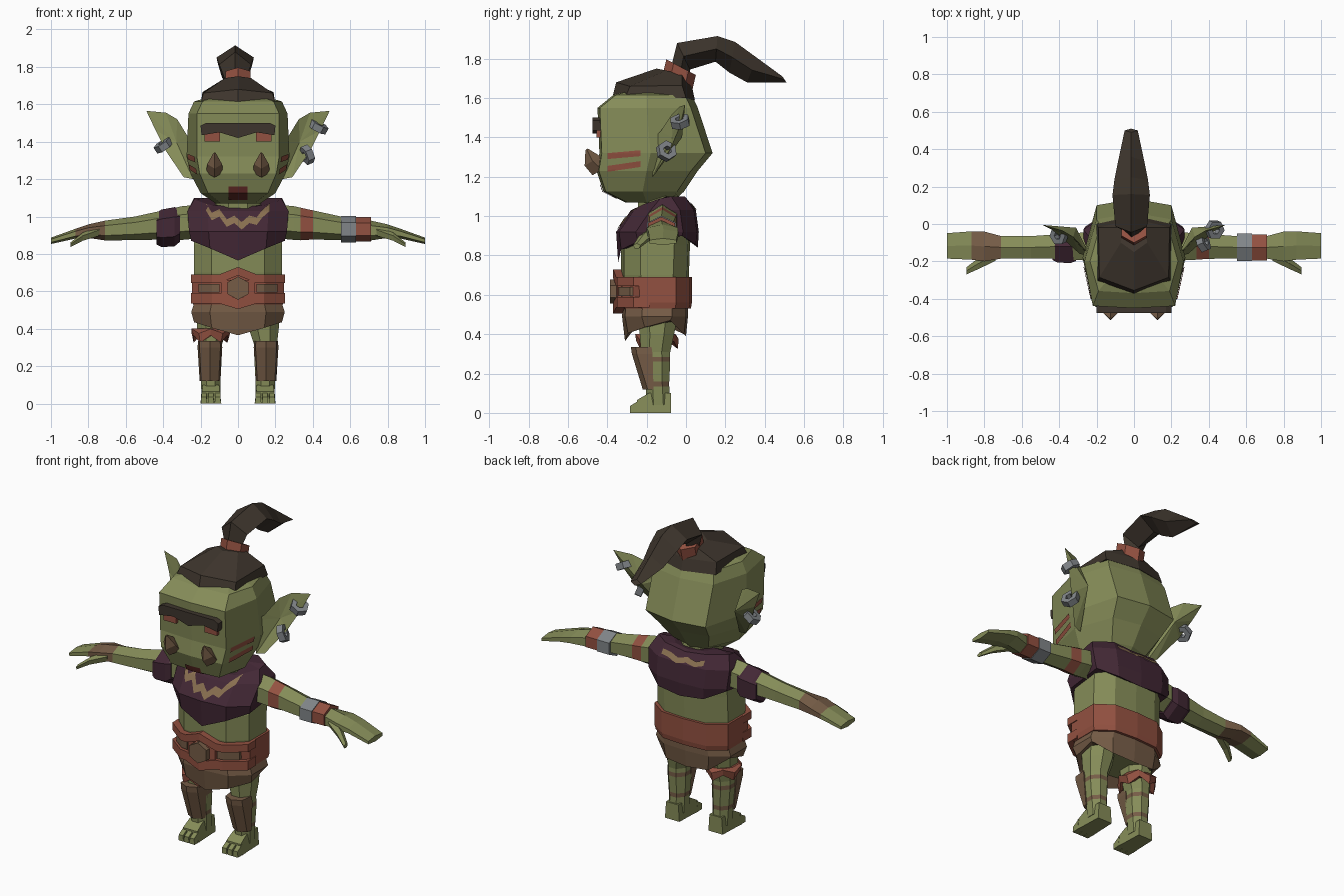
import bpy, bmesh, math
from mathutils import Vector
from mathutils.bvhtree import BVHTree

if "Cube" in bpy.data.objects:
    bpy.data.objects.remove(bpy.data.objects["Cube"])

COLORS = {
    "green_skin": (.235, .262, .098), "red_leather": (.29, .082, .052),
    "purple_cloth": (.056, .021, .036), "dark_hair": (.048, .036, .026),
    "brown_leather": (.18, .108, .062), "grey_metal": (.22, .235, .25),
    "tan_trim": (.25, .16, .08), "dark_red_paint": (.125, .024, .02),
}
MATS = {}
for key, rgb in COLORS.items():
    MATS[key] = bpy.data.materials.new(key)
    MATS[key].diffuse_color = (*rgb, 1)


def add(name, verts, faces, colors, rule=None, facing=None):
    """Flat shaded mesh; rule(face centre) picks the colour index."""
    bm = bmesh.new()
    vs = [bm.verts.new(v) for v in verts]
    for f in faces:
        bm.faces.new([vs[i] for i in f])
    bmesh.ops.recalc_face_normals(bm, faces=bm.faces[:])
    bm.normal_update()
    for f in bm.faces:
        if facing and f.normal.dot(Vector(facing)) < 0:
            f.normal_flip()
        if rule:
            f.material_index = rule(f.calc_center_median())
    me = bpy.data.meshes.new(name)
    bm.to_mesh(me)
    bm.free()
    for c in ([colors] if isinstance(colors, str) else colors):
        me.materials.append(MATS[c])
    ob = bpy.data.objects.new(name, me)
    bpy.context.collection.objects.link(ob)
    return ob


def loft(name, rings, colors, rule=None):
    """Skin closed rings of equal size and cap both ends."""
    n, m = len(rings[0]), len(rings)
    faces = [(r * n + i, r * n + (i + 1) % n, (r + 1) * n + (i + 1) % n, (r + 1) * n + i)
             for r in range(m - 1) for i in range(n)]
    faces += [tuple(range(n)), tuple(range((m - 1) * n, m * n))]
    return add(name, [p for r in rings for p in r], faces, colors, rule)


def sym(half):
    return half + [(-x, y, z) for x, y, z in reversed(half[1:-1])]


def band(z, w, yf, yb):
    """Body shaped ring; z is one height or six from front to back."""
    z = z if isinstance(z, list) else [z] * 6
    xy = [(0, yf), (.6 * w, yf + .015), (w, yf + .1), (w, yb - .08), (.6 * w, yb - .01), (0, yb)]
    return sym([(x, y, h) for (x, y), h in zip(xy, z)])


def ring_x(x, y, z, ry, rz, n=6):
    k = [2 * math.pi * i / n for i in range(n)]
    return [(x, y + 1.12 * ry * math.sin(a), z + rz * math.cos(a)) for a in k]


def ring_z(z, x, hw, yf, yb, n=8, zig=0):
    k = [2 * math.pi * (i + .5) / n for i in range(n)]
    return [(x + 1.08 * hw * math.cos(a), (yf + yb) / 2 + 1.08 * (yb - yf) / 2 * math.sin(a),
             z + zig * (i % 2)) for i, a in enumerate(k)]


def box(name, x0, x1, y0, y1, z0, z1, color):
    return loft(name, [[(x0, y, z0), (x1, y, z0), (x1, y, z1), (x0, y, z1)] for y in (y0, y1)], color)


def prism(name, outline, y0, y1, color):
    return loft(name, [[(x, y, z) for x, z in outline] for y in (y0, y1)], color)


def decal(name, target, path, w, axis, side, color, rows=5, sub=4):
    """Thin painted strip laid on the target's surface."""
    me = target.data
    tree = BVHTree.FromPolygons([v.co for v in me.vertices], [list(p.vertices) for p in me.polygons])
    pts = [Vector(a).lerp(Vector(b), i / sub) for a, b in zip(path, path[1:]) for i in range(sub)]
    pts.append(Vector(path[-1]))
    out = Vector((side, 0, 0)) if axis == "x" else Vector((0, side, 0))
    verts = []
    for u, v in pts:
        for r in range(rows):
            h = v + w * (2 * r / (rows - 1) - 1)
            start = Vector((0, u, h)) if axis == "x" else Vector((u, 0, h))
            hit, nor, _, _ = tree.ray_cast(start + 2 * out, -out)
            verts.append(hit + out * .006 if hit else start + out * .2)
    faces = [(i * rows + r, (i + 1) * rows + r, (i + 1) * rows + r + 1, i * rows + r + 1)
             for i in range(len(pts) - 1) for r in range(rows - 1)]
    return add(name, verts, faces, color, facing=out)


# Head: height, front y, front half width, side y, side half width, back half width, back y
HEAD = [(1.07, -.31, .09, -.2, .12, .07, -.07), (1.125, -.42, .16, -.22, .2, .12, -.01),
        (1.23, -.455, .205, -.2, .255, .17, .06), (1.32, -.44, .22, -.18, .275, .2, .135),
        (1.55, -.45, .22, -.2, .265, .2, .06), (1.615, -.37, .19, -.2, .235, .18, .03),
        (1.65, -.26, .1, -.18, .12, .1, -.05)]
head = loft("head", [sym([(0, yf, z), (wf, yf + .012, z), (ws, ym, z), (wb, yb - .035, z), (0, yb, z)])
                     for z, yf, wf, ym, ws, wb, yb in HEAD], "green_skin")
prism("eyebrow", [(-.2, 1.485), (-.17, 1.5), (.17, 1.5), (.2, 1.485), (.195, 1.435),
                  (.1, 1.45), (0, 1.42), (-.1, 1.45), (-.195, 1.435)], -.475, -.42, "dark_hair")
decal("chin_paint", head, [(-.05, 1.125), (.05, 1.125)], .036, "y", -1, "dark_red_paint")
for s in (-1, 1):
    box("eye", s * .095, s * .178, -.456, -.42, 1.4, 1.46, "red_leather")
    loft("tusk", [[(s * (.125 + dx * r), y + dy * r, z + dy * r * .6) for dx, dy in
                   ((-1, 0), (0, -1), (1, 0), (0, 1))]
                  for y, z, r in ((-.43, 1.235, .045), (-.475, 1.28, .04), (-.505, 1.34, .006))],
         "brown_leather")
    for z0, z1 in ((1.305, 1.32), (1.24, 1.265)):
        decal("cheek_stripe", head, [(-.4, z0), (-.23, z1)], .015, "x", s, "red_leather")
    # Ear: shallow cup in front, ridge behind
    rim = [(.24, -.16, 1.4), (.27, -.13, 1.43), (.325, -.07, 1.52), (.385, -.035, 1.555), (.49, -.005, 1.565),
           (.44, -.03, 1.46), (.385, -.075, 1.35), (.29, -.16, 1.21), (.24, -.17, 1.2)]
    ear = [(s * x, y, z) for x, y, z in rim + [(.33, -.07, 1.4), (.31, -.02, 1.4)]]
    n = len(rim)
    add("ear", ear, [(i, (i + 1) % n, c) for i in range(n) for c in (n, n + 1)], "green_skin")

# Earrings: chunky six sided hoops
for x, y, z, r, tilt in ((.43, -.03, 1.48, .036, (.2, .5, 0)), (.37, -.1, 1.33, .036, (0, 1.2, .4)),
                         (-.4, -.06, 1.38, .034, (.2, -.6, 0))):
    verts, faces = [], []
    for i in range(6):
        a = i * math.pi / 3
        for dr, dz in ((-.014, -.019), (.016, -.019), (.016, .019), (-.014, .019)):
            verts.append(((r + dr) * math.cos(a), (r + dr) * math.sin(a), dz))
        faces += [(4 * i + j, 4 * i + (j + 1) % 4, (4 * i + 4 + (j + 1) % 4) % 24, (4 * i + 4 + j) % 24)
                  for j in range(4)]
    hoop = add("earring", verts, faces, "grey_metal")
    hoop.location, hoop.rotation_euler = (x, y, z), tilt

# Hair cap, tie and ponytail
loft("hair_cap", [sym([(0, -.375, 1.6), (.2, -.31, 1.6), (.2, 0, 1.6), (0, .045, 1.59)]),
                  sym([(0, -.355, 1.68), (.185, -.285, 1.66), (.19, -.02, 1.665), (0, .03, 1.66)]),
                  sym([(0, -.15, 1.75), (.07, -.1, 1.74), (.06, -.02, 1.72), (0, 0, 1.71)])], "dark_hair")
loft("hair_tie", [[(.078 * math.cos(a), cy + .075 * math.sin(a), cz - .04 * math.sin(a))
                   for a in [math.pi * (i + .5) / 3 for i in range(6)]]
                  for cy, cz in ((-.05, 1.65), (-.025, 1.757))], "red_leather")
TAIL = [(-.08, 1.74, .02, 1.7, .05), (-.045, 1.88, .02, 1.745, .085), (.16, 1.915, .15, 1.785, .1),
        (.25, 1.885, .22, 1.73, .09), (.36, 1.805, .31, 1.68, .07), (.49, 1.71, .51, 1.68, .035)]
loft("ponytail", [[(-.015, ty, tz), (w - .015, (ty + by) / 2, (tz + bz) / 2), (-.015, by, bz),
                   (-w - .015, (ty + by) / 2, (tz + bz) / 2)] for ty, tz, by, bz, w in TAIL], "dark_hair")

# Torso and neck
loft("torso", [band(.44, .19, -.27, -.03), band(.55, .225, -.31, .01), band(.7, .235, -.33, .015),
               band(.85, .235, -.33, .02), band(.95, .23, -.3, .03), band(1.05, .17, -.2, 0)], "green_skin")
loft("neck", [ring_z(1, -0, .13, -.24, -.02), ring_z(1.13, 0, .115, -.25, -.05)], "green_skin")

# Shoulder cape with ragged hem and painted collar trim
cape = loft("cape", [band([1.05, 1.06, 1.09, 1.1, 1.1, 1.09], .15, -.2, -.02),
                     band([1.05, 1.06, 1.09, 1.1, 1.1, 1.085], .235, -.23, .005),
                     band(1.03, .27, -.28, .05), band(.92, .262, -.355, .065),
                     band([.765, .83, .87, .9, .855, .84], .25, -.345, .06)], "purple_cloth")
decal("front_trim", cape, [(-.17, 1.05), (-.14, 1.0), (-.1, 1.02), (-.06, .965), (-.02, .985), (.02, .95),
                           (.06, .985), (.1, .975), (.13, 1.015), (.17, 1.05)], .02, "y", -1, "tan_trim")
decal("back_trim", cape, [(-.14, 1.06), (-.09, 1.045), (-.03, 1.055), (.03, 1.04), (.09, 1.055),
                          (.14, 1.06)], .013, "y", 1, "tan_trim")

# Arms: x, y, z, half depth, half height
ARM = [(.19, -.12, .975, .08, .09), (.3, -.12, .965, .075, .09), (.335, -.12, .96, .073, .087),
       (.4, -.12, .955, .068, .078), (.55, -.125, .937, .062, .063), (.71, -.125, .925, .062, .053),
       (.8, -.12, .922, .082, .036), (.87, -.115, .908, .078, .026), (1, -.117, .87, .07, .017)]
for s, side in ((-1, "left"), (1, "right")):
    paint = (lambda c: int(.335 < c.x < .4)) if s > 0 else (lambda c: int(-.87 < c.x < -.71))
    loft(side + "_arm", [ring_x(s * x, *r) for x, *r in ARM],
         ["green_skin", "red_leather" if s > 0 else "brown_leather"], paint)
    loft(side + "_thumb", [ring_x(s * x, y, z, ry, rz, 5) for x, y, z, ry, rz in
                           ((.74, -.165, .92, .03, .028), (.83, -.21, .89, .028, .024),
                            (.895, -.25, .848, .018, .014))], "green_skin")
loft("upper_armband", [ring_x(x, -.12, z, ry, rz) for x, z, ry, rz in
                       ((-.31, .955, .08, .09), (-.34, .945, .092, .105), (-.41, .937, .088, .1),
                        (-.435, .935, .075, .085))], "purple_cloth")
for name, x0, x1, r, c in (("metal_bracelet", .55, .632, .07, "grey_metal"),
                           ("leather_bracelet", .632, .71, .065, "red_leather")):
    loft(name, [ring_x(x, -.125, .932, r + .006, r) for x in (x0, x1)], c)

# Belt, raised front rims, inserts and buckle
loft("belt", [band(.53, .24, -.325, .025), band(.56, .247, -.335, .03), band(.69, .247, -.34, .03)], "red_leather")


def front_bar(name, color, xs, z0, z1, peak=0, out=.03):
    def y(x):
        return -.34 + .02 * min(abs(x), .14) / .14 + max(0, abs(x) - .14) * .75
    def rise(x):
        return peak * max(0, 1 - abs(x) / .1)
    loft(name, [[(x, y(x) - out, z0 + rise(x)), (x, y(x) - out, z1 + rise(x)),
                 (x, y(x) + .05, z1 + rise(x)), (x, y(x) + .05, z0 + rise(x))] for x in xs], color)


XS = [-.252, -.14, -.1, 0, .1, .14, .252]
front_bar("belt_upper_rim", "red_leather", XS, .645, .69, .04)
front_bar("belt_lower_rim", "red_leather", XS, .535, .59, -.03)
front_bar("buckle_plate", "red_leather", [-.09, 0, .09], .57, .66, 0, .022)
for s in (-1, 1):
    front_bar("belt_insert", "brown_leather", [s * .1, s * .14, s * .21], .595, .64, 0, .018)
prism("buckle", [(.066 * math.cos(i * math.pi / 3 + .52), .617 + .062 * math.sin(i * math.pi / 3 + .52))
                 for i in range(6)], -.385, -.34, "brown_leather")

# Ragged skirt
loft("skirt", [band(.55, .23, -.32, .01), band(.49, .25, -.325, .01),
               band([.365, .405, .435, .47, .4, .39], .235, -.31, .0),
               band(.45, .19, -.26, -.04)], "brown_leather")

# Legs with painted calf straps, shin guards and toed feet
LEG = [(.5, .135, .085, -.25, -.04), (.4, .138, .08, -.235, -.06), (.31, .148, .06, -.23, -.08),
       (.285, .148, .061, -.225, -.08), (.26, .148, .061, -.22, -.08), (.16, .146, .055, -.21, -.085),
       (.135, .146, .053, -.205, -.085), (.04, .145, .05, -.2, -.08)]
for s, side in ((-1, "left"), (1, "right")):
    loft(side + "_leg", [ring_z(z, s * x, *r) for z, x, *r in LEG], ["green_skin", "brown_leather"],
         lambda c: int(.26 < c.z < .285 or .135 < c.z < .16))
    loft(side + "_shin_guard", [[(s * .15 + dx * w, y, z) for dx, y in
                                 ((-1, yb), (-.85, yf + .025), (0, yf), (.85, yf + .025), (1, yb))]
                                for z, w, yf, yb in ((.335, .064, -.28, -.175), (.3, .066, -.275, -.17),
                                                     (.12, .055, -.22, -.165))], "brown_leather")
    loft(side + "_foot", [[(s * .145 - w, y, 0), (s * .145 + w, y, 0), (s * .145 + w * .85, y, h),
                           (s * .145 - w * .85, y, h)] for y, w, h in
                          ((-.075, .048, .1), (-.19, .052, .1), (-.25, .056, .065))], "green_skin")
    for i in (-1, 0, 1):
        x = s * .145 + i * .037
        loft(side + "_toe", [[(x - .017, y, 0), (x + .017, y, 0), (x + .014, y, h), (x - .014, y, h)]
                             for y, h in ((-.24, .062), (-.285, .035))], "green_skin")

# Zigzag thigh wrap on one leg
loft("thigh_wrap", [ring_z(.4, -.142, .085, -.235, -.06, 10), ring_z(.375, -.145, .1, -.25, -.045, 10, .025),
                    ring_z(.325, -.147, .088, -.245, -.05, 10, .04),
                    ring_z(.36, -.145, .06, -.22, -.08, 10)], "red_leather")

for m in bpy.data.materials:
    if m.users and not m.is_grease_pencil:
        m.use_nodes = True
        m.node_tree.nodes["Principled BSDF"].inputs["Base Color"].default_value = m.diffuse_color
